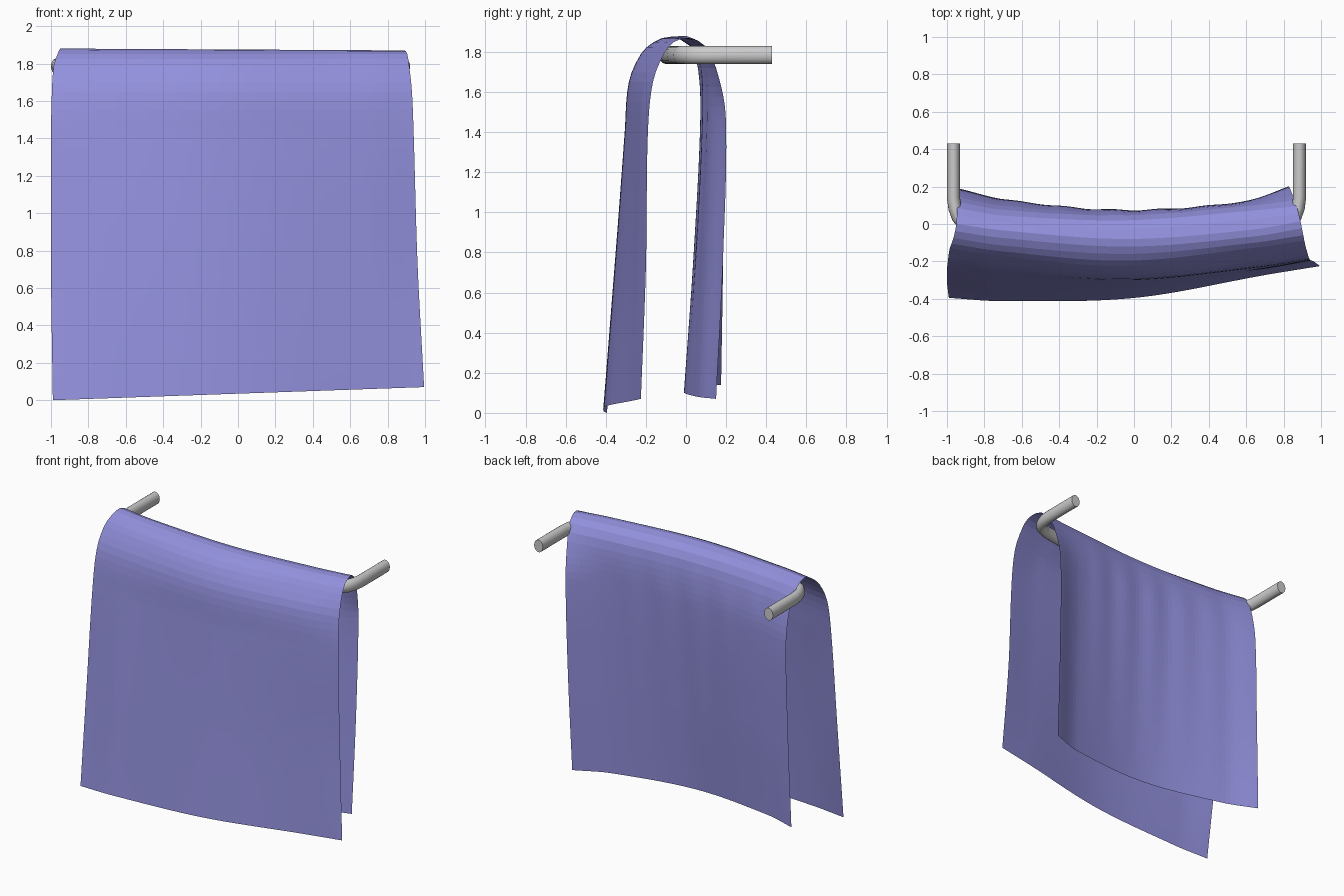
import bpy, bmesh, math
from mathutils import Vector

if "Cube" in bpy.data.objects:
    bpy.data.objects.remove(bpy.data.objects["Cube"])


def hermite(ts, vs, t):
    """Smooth interpolation through unevenly spaced values."""
    n = len(ts)
    i = 0
    while i < n - 2 and t > ts[i + 1]:
        i += 1

    def slope(k):
        a, b = max(k - 1, 0), min(k + 1, n - 1)
        return (vs[b] - vs[a]) / (ts[b] - ts[a])
    h = ts[i + 1] - ts[i]
    s = (t - ts[i]) / h
    m0, m1 = slope(i) * h, slope(i + 1) * h
    return ((2*s**3 - 3*s**2 + 1) * vs[i] + (s**3 - 2*s**2 + s) * m0
            + (3*s**2 - 2*s**3) * vs[i + 1] + (s**3 - s**2) * m1)


# Towel: cross rows from the front hem over the bar to the back hem
# each row: z left, z right, x left, x right, then depth y at five stations
STATIONS = [0, 0.14, 0.5, 0.86, 1]
ROWS = [
    (0.00, 0.07, -.99, .995, (-.395, -.412, -.395, -.27, -.225)),
    (0.70, 0.73, -1.0, .96, (-.31, -.345, -.350, -.25, -.200)),
    (1.40, 1.40, -1.0, .94, (-.24, -.27, -.305, -.235, -.190)),
    (1.65, 1.65, -.995, .93, (-.20, -.235, -.285, -.215, -.165)),
    (1.79, 1.79, -.985, .915, (-.13, -.17, -.225, -.15, -.110)),
    (1.85, 1.85, -.965, .905, (-.075, -.115, -.160, -.10, -.060)),
    (1.88, 1.87, -.95, .89, (-.00, -.035, -.080, -.03, .015)),
    (1.83, 1.83, -.945, .87, (.085, .045, .020, .07, .095)),
    (1.72, 1.72, -.935, .85, (.14, .095, .060, .11, .150)),
    (1.48, 1.48, -.935, .83, (.185, .13, .075, .12, .198)),
    (0.80, 0.78, -.95, .82, (.185, .12, .040, .095, .185)),
    (0.14, 0.07, -.97, .81, (.175, .09, -.010, .06, .150)),
]
COLS = 56

# spacing along the drape follows the real length of each span
dist = [0]
for a, b in zip(ROWS, ROWS[1:]):
    dist.append(dist[-1] + math.hypot(a[0] - b[0], a[4][2] - b[4][2]))
levels = []
for a, b in zip(dist, dist[1:]):
    k = max(2, round((b - a) / 0.05))
    levels += [a + (b - a) * j / k for j in range(k)]
levels.append(dist[-1])

bm = bmesh.new()
grid = []
for d in levels:
    zl, zr, xl, xr = (hermite(dist, [r[c] for r in ROWS], d) for c in range(4))
    ys = [hermite(dist, [r[4][c] for r in ROWS], d) for c in range(5)]
    back = min(1, max(0, (d - dist[7]) / 0.3))
    line = []
    for j in range(COLS + 1):
        t = j / COLS
        y = hermite(STATIONS, ys, t)
        # soft folds on the back drop, fading at the hem
        fade = back * math.sin(math.pi * t) * (dist[-1] - d) / dist[-1] * 2
        y += 0.005 * fade * math.sin(t * 44)
        line.append(bm.verts.new((xl + (xr - xl) * t, y, zl + (zr - zl) * t)))
    grid.append(line)
for r0, r1 in zip(grid, grid[1:]):
    for j in range(COLS):
        bm.faces.new((r0[j], r0[j + 1], r1[j + 1], r1[j]))
mesh = bpy.data.meshes.new("towel")
bm.to_mesh(mesh)
bm.free()
towel = bpy.data.objects.new("towel", mesh)
bpy.context.collection.objects.link(towel)
mat = bpy.data.materials.new("towel_blue")
mat.diffuse_color = (0.29, 0.28, 0.72, 1)
mat.use_nodes = True
mat.node_tree.nodes["Principled BSDF"].inputs["Base Color"].default_value = mat.diffuse_color
mesh.materials.append(mat)

# Rail: bowed bar with both ends turned back towards the wall
half = [(.925, .43), (.925, .14), (.918, .085), (.90, .035), (.87, -.002),
        (.81, -.028), (.62, -.06), (.32, -.09)]
CX, CZ, RX, RZ, SIDES = -0.04, 1.785, 0.035, 0.045, 20
path = [(-x, y) for x, y in half] + [(0, -.1)] + half[::-1]
pts = [Vector((x + CX, y, CZ)) for x, y in path]
bm = bmesh.new()
rings = []
for i, p in enumerate(pts):
    before = (p - pts[i - 1]).normalized() if i else Vector()
    after = (pts[i + 1] - p).normalized() if i < len(pts) - 1 else Vector()
    tan = (before + after).normalized()
    side = tan.cross(Vector((0, 0, 1)))
    rings.append([bm.verts.new(p + side * RX * math.cos(a) + Vector((0, 0, RZ * math.sin(a))))
                  for a in (2 * math.pi * k / SIDES for k in range(SIDES))])
for r0, r1 in zip(rings, rings[1:]):
    for k in range(SIDES):
        n = (k + 1) % SIDES
        bm.faces.new((r0[k], r0[n], r1[n], r1[k]))
bm.faces.new(rings[0])
bm.faces.new(rings[-1])
bmesh.ops.recalc_face_normals(bm, faces=bm.faces)
mesh = bpy.data.meshes.new("towel_rail")
bm.to_mesh(mesh)
bm.free()
rail = bpy.data.objects.new("towel_rail", mesh)
bpy.context.collection.objects.link(rail)
bpy.context.view_layer.objects.active = rail
rail.select_set(True)
bpy.ops.object.shade_smooth_by_angle(angle=math.radians(35))
